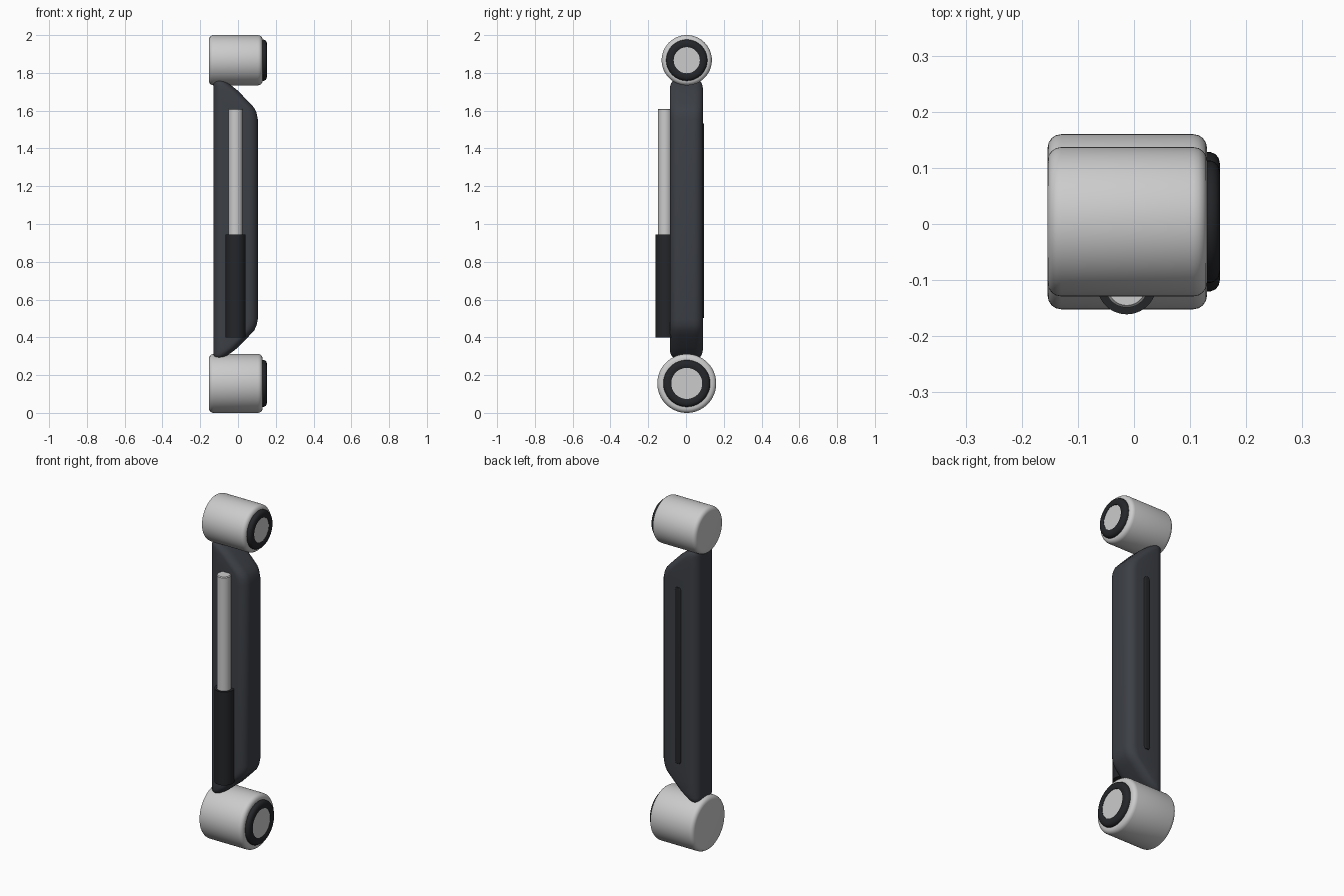
import bpy, bmesh, math
from mathutils import Vector

if "Cube" in bpy.data.objects:
    bpy.data.objects.remove(bpy.data.objects["Cube"])

def material(name, rgb):
    m = bpy.data.materials.new(name)
    m.diffuse_color = (*rgb, 1)
    m.use_nodes = True
    m.node_tree.nodes["Principled BSDF"].inputs["Base Color"].default_value = m.diffuse_color
    return m

LIGHT = material("light_grey", (0.62, 0.62, 0.65))
DARK = material("dark_slate", (0.045, 0.05, 0.06))
BLACK = material("black", (0.018, 0.019, 0.022))

def loft(name, rings, mat, angle=35):
    """Skin a list of equal-length point rings and cap both ends."""
    bm = bmesh.new()
    loops = [[bm.verts.new(p) for p in ring] for ring in rings]
    n = len(loops[0])
    for a, b in zip(loops, loops[1:]):
        for i in range(n):
            j = (i + 1) % n
            bm.faces.new((a[i], a[j], b[j], b[i]))
    bm.faces.new(loops[0])
    bm.faces.new(loops[-1])
    bmesh.ops.recalc_face_normals(bm, faces=bm.faces)
    mesh = bpy.data.meshes.new(name)
    bm.to_mesh(mesh)
    bm.free()
    ob = bpy.data.objects.new(name, mesh)
    bpy.context.collection.objects.link(ob)
    mesh.materials.append(mat)
    bpy.context.view_layer.objects.active = ob
    ob.select_set(True)
    bpy.ops.object.shade_smooth_by_angle(angle=math.radians(angle))
    ob.select_set(False)
    return ob

def turned(name, profile, center, mat, axis="X", n=64):
    """Solid of revolution from (position along axis, radius) pairs."""
    rings = []
    for d, r in profile:
        ring = []
        for i in range(n):
            a = 2 * math.pi * i / n
            c, s = r * math.cos(a), r * math.sin(a)
            ring.append(Vector(center) + Vector((d, c, s) if axis == "X" else (c, s, d)))
        rings.append(ring)
    return loft(name, rings, mat)

def rounded(z, x0, x1, hy, r, cy, steps=6):
    """Rounded rectangle section at height z."""
    r = min(r, (x1 - x0) * 0.48, hy * 0.98)
    pts = []
    for q, (cx, y) in enumerate([(x1 - r, hy - r), (x0 + r, hy - r),
                                 (x0 + r, r - hy), (x1 - r, r - hy)]):
        for k in range(steps + 1):
            a = math.pi / 2 * (q + k / steps)
            pts.append((cx + r * math.cos(a), cy + y + r * math.sin(a), z))
    return pts

HUB_Y = 0.004

# joint hubs with dark rim and light end disc
for label, z, r, rim, disc in (("lower", 0.156, 0.156, 0.124, 0.082),
                               ("upper", 1.867, 0.133, 0.109, 0.069)):
    c = (0, HUB_Y, z)
    b = 0.024
    arc = [(b * (1 - math.sin(t)), b * (1 - math.cos(t)))
           for t in (math.pi / 8 * k for k in range(5))]
    left = [(-0.154 + d, r - e) for d, e in reversed(arc)]
    right = [(0.13 - d, r - e) for d, e in arc]
    turned(label + "_hub", [(-0.154 + d, rr) for d, rr in
                            ((p[0] + 0.154, r - b + (b - (r - p[1]))) for p in reversed(left))][::-1]
           + right, c, LIGHT)
    turned(label + "_hub_rim", [(0.10, rim), (0.137, rim), (0.146, rim - 0.004),
                                (0.151, rim - 0.011), (0.153, rim - 0.02),
                                (0.153, disc + 0.006), (0.150, disc), (0.140, disc)],
           c, BLACK)
    turned(label + "_hub_disc", [(0.12, disc), (0.148, disc)], c, LIGHT)

# main arm: rounded sections, slanted towards both hubs, symmetric in height
half = [(1.555, -0.131, 0.105, 0.088), (1.59, -0.131, 0.098, 0.088),
        (1.615, -0.131, 0.086, 0.088), (1.64, -0.131, 0.063, 0.088),
        (1.705, -0.131, 0.0, 0.088), (1.73, -0.131, -0.031, 0.086),
        (1.745, -0.129, -0.053, 0.081), (1.756, -0.124, -0.072, 0.073),
        (1.762, -0.115, -0.09, 0.062)]
sections = [(2.052 - z, a, b, h) for z, a, b, h in reversed(half)] + half
loft("arm_body", [rounded(z, a, b, h, 0.05, 0.002) for z, a, b, h in sections], DARK)

# piston on the front of the arm
turned("piston_sleeve", [(0.40, 0.053), (0.945, 0.053)], (-0.013, -0.108, 0), BLACK, "Z", 48)
turned("piston_rod", [(0.90, 0.038), (1.605, 0.038), (1.61, 0.034)], (-0.013, -0.111, 0), LIGHT, "Z", 48)

# raised strip along the back
strip = [(0.503, 0.010), (0.508, 0.015), (0.52, 0.02), (1.515, 0.02), (1.527, 0.015), (1.532, 0.010)]
loft("back_strip", [rounded(z, -0.012 - w, -0.012 + w, 0.012, 0.008, 0.084) for z, w in strip], BLACK)
